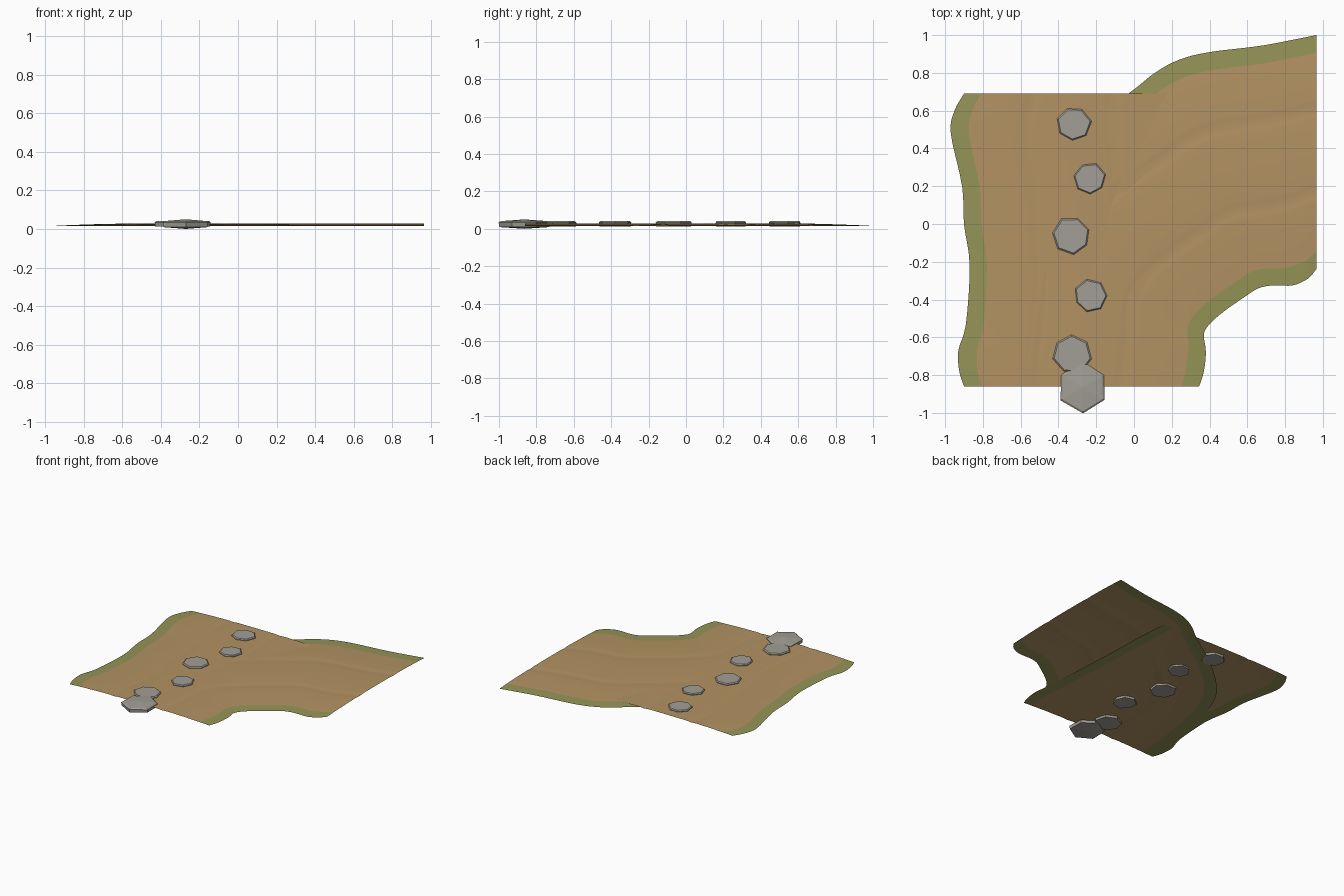
import bpy, bmesh, math, random
from mathutils import Vector

random.seed(4)
cube = bpy.data.objects.get("Cube")
if cube:
    bpy.data.objects.remove(cube, do_unlink=True)


def material(name, rgb):
    m = bpy.data.materials.new(name)
    m.use_nodes = True
    m.diffuse_color = (*rgb, 1)
    bsdf = m.node_tree.nodes["Principled BSDF"]
    bsdf.inputs["Base Color"].default_value = (*rgb, 1)
    bsdf.inputs["Roughness"].default_value = 0.9
    return m


DIRT = material("packed dirt", (0.45, 0.29, 0.125))
GRASS = material("verge grass", (0.30, 0.295, 0.095))
STONE = material("grey stone", (0.36, 0.345, 0.305))


def finish(bm, name, mats):
    mesh = bpy.data.meshes.new(name)
    bm.to_mesh(mesh)
    bm.free()
    for m in mats:
        mesh.materials.append(m)
    ob = bpy.data.objects.new(name, mesh)
    bpy.context.collection.objects.link(ob)
    return ob


def smooth_path(points, steps=4):
    """Catmull-Rom curve through the points."""
    p = [Vector(q) for q in points]
    p = [2 * p[0] - p[1]] + p + [2 * p[-1] - p[-2]]
    out = []
    for a, b, c, d in zip(p, p[1:], p[2:], p[3:]):
        for i in range(steps):
            t = i / steps
            out.append(0.5 * (2 * b + (c - a) * t + (2 * a - 5 * b + 4 * c - d) * t * t
                              + (3 * b - a - 3 * c + d) * t ** 3))
    return out + [p[-2]]


# Cross-section of a road: grass verges, crowned middle and two wheel ruts
VERGE = 0.075
ACROSS = [0, VERGE, 0.18, 0.27, 0.29, 0.315, 0.34, 0.36, 0.5,
          0.62, 0.64, 0.665, 0.69, 0.71, 0.82, 1 - VERGE, 1]


def height(f):
    crown = 0.015 + 0.014 * (1 - abs(2 * f - 1) ** 2.5)
    rut = sum(math.exp(-((f - c) / 0.02) ** 2) for c in (0.315, 0.665))
    return crown - 0.004 * rut


def road(name, left, right):
    bm = bmesh.new()
    rows = []
    for a, b in zip(smooth_path(left), smooth_path(right)):
        rows.append([bm.verts.new((*a.lerp(b, f), height(f))) for f in ACROSS])
    last = len(ACROSS) - 2
    for r, s in zip(rows, rows[1:]):
        for i in range(last + 1):
            face = bm.faces.new((r[i], r[i + 1], s[i + 1], s[i]))
            face.material_index = 1 if i in (0, last) else 0
            face.smooth = True
    bmesh.ops.recalc_face_normals(bm, faces=bm.faces)
    if sum(f.normal.z for f in bm.faces) < 0:
        bmesh.ops.reverse_faces(bm, faces=bm.faces)
    return finish(bm, name, [DIRT, GRASS])


# Straight road running front to back
road("straight_road",
     [(-0.90, -0.86), (-0.925, -0.78), (-0.93, -0.67), (-0.89, -0.53), (-0.87, -0.22),
      (-0.90, 0.0), (-0.91, 0.2), (-0.97, 0.48), (-0.95, 0.6), (-0.90, 0.69)],
     [(0.345, -0.86), (0.37, -0.78), (0.38, -0.67), (0.36, -0.56), (0.34, -0.22),
      (0.33, 0.0), (0.32, 0.2), (0.31, 0.48), (0.3, 0.6), (0.29, 0.69)])

# Bend sweeping from the left side round to the front
road("curved_road",
     [(0.965, 1.0), (0.68, 0.945), (0.40, 0.91), (0.24, 0.87), (0.11, 0.80), (-0.03, 0.69),
      (-0.36, 0.46), (-0.65, 0.18), (-0.78, -0.1), (-0.84, -0.34), (-0.88, -0.62), (-0.90, -0.86)],
     [(0.965, -0.24), (0.92, -0.29), (0.84, -0.325), (0.74, -0.325), (0.66, -0.34), (0.58, -0.39),
      (0.48, -0.46), (0.41, -0.52), (0.37, -0.58), (0.38, -0.67), (0.37, -0.77), (0.345, -0.86)])


def stone(name, x, y, radius, turn, sides=7, low=0.012, high=0.041, peak=0.0):
    """Chipped slab: stacked rings with a narrower top, closed by centre points."""
    bm = bmesh.new()
    wobble = [random.uniform(0.93, 1.05) for _ in range(sides)]
    rings = []
    for z, scale in ((low, 0.97), (high - 0.007, 1.0), (high, 0.92)):
        ring = []
        for i in range(sides):
            a = math.radians(turn) + math.tau * i / sides
            r = radius * scale * wobble[i]
            ring.append(bm.verts.new((x + r * math.cos(a), y + r * math.sin(a), z)))
        rings.append(ring)
    bottom = bm.verts.new((x, y, low - peak))
    top = bm.verts.new((x, y, high + peak))
    for i in range(sides):
        j = (i + 1) % sides
        for a, b in zip(rings, rings[1:]):
            bm.faces.new((a[i], a[j], b[j], b[i]))
        bm.faces.new((rings[0][j], rings[0][i], bottom))
        bm.faces.new((rings[-1][i], rings[-1][j], top))
    return finish(bm, name, [STONE])


# Stepping stones along the straight road
STEPS = [(-0.32, 0.53, 0.093, 60), (-0.235, 0.24, 0.086, 15), (-0.33, -0.06, 0.1, 70),
         (-0.23, -0.38, 0.087, 0), (-0.33, -0.69, 0.105, 90)]
for n, (x, y, r, turn) in enumerate(STEPS, 1):
    stone(f"stepping_stone_{n}", x, y, r, turn)

# Larger peaked stone at the front edge
stone("front_stone", -0.27, -0.865, 0.133, 30, sides=6, low=0.009, high=0.041, peak=0.009)
